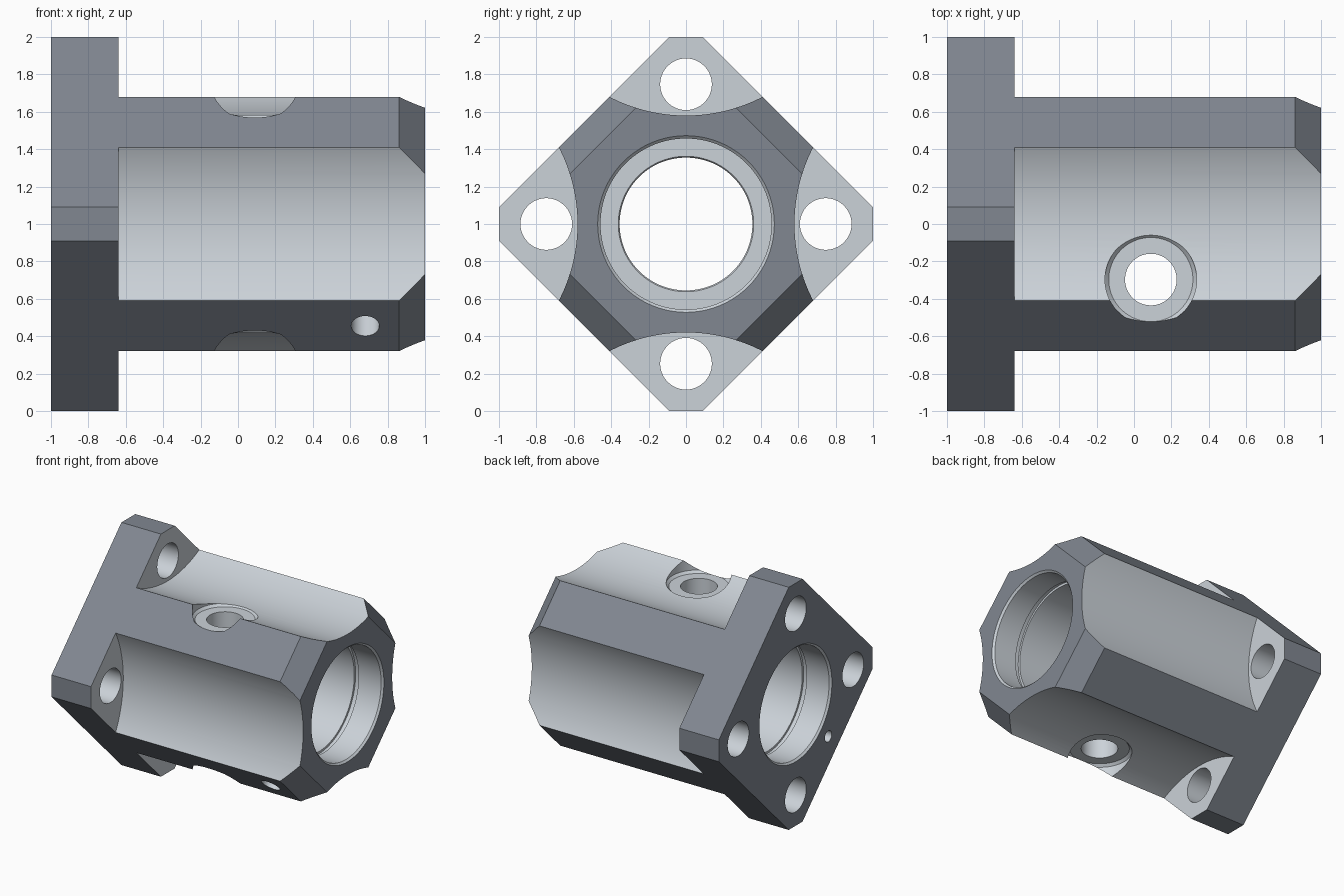
import bpy, bmesh, math
from mathutils import Vector

if "Cube" in bpy.data.objects:
    bpy.data.objects.remove(bpy.data.objects["Cube"])

AXIS_Z = 1.0          # height of the main bore axis
X = Vector((1, 0, 0))
Z = Vector((0, 0, 1))

# dark outer skin and lighter machined surfaces
skin = bpy.data.materials.new("dark_skin")
skin.diffuse_color = (0.22, 0.245, 0.285, 1)
skin.use_nodes = True
skin.node_tree.nodes["Principled BSDF"].inputs["Base Color"].default_value = skin.diffuse_color
machined = bpy.data.materials.new("machined_metal")
machined.diffuse_color = (0.60, 0.645, 0.69, 1)
machined.use_nodes = True
machined.node_tree.nodes["Principled BSDF"].inputs["Base Color"].default_value = machined.diffuse_color


def loft(name, rings, mat=0):
    """Closed solid through rings with equal point counts."""
    bm = bmesh.new()
    loops = [[bm.verts.new(p) for p in ring] for ring in rings]
    n = len(loops[0])
    for a, b in zip(loops, loops[1:]):
        for i in range(n):
            bm.faces.new((a[i], a[(i + 1) % n], b[(i + 1) % n], b[i]))
    bm.faces.new(loops[0])
    bm.faces.new(loops[-1])
    bmesh.ops.recalc_face_normals(bm, faces=bm.faces)
    for f in bm.faces:
        f.material_index = mat
    mesh = bpy.data.meshes.new(name)
    mesh.materials.append(skin)
    mesh.materials.append(machined)
    bm.to_mesh(mesh)
    bm.free()
    obj = bpy.data.objects.new(name, mesh)
    bpy.context.collection.objects.link(obj)
    return obj


def turned(name, origin, axis, profile, n=96):
    """Machined solid of revolution; profile is (distance along axis, radius)."""
    turn = Vector(axis).to_track_quat('Z', 'Y').to_matrix()
    rings = []
    for d, r in profile:
        rings.append([Vector(origin) + turn @ Vector((r * math.cos(2 * math.pi * (i + .5) / n),
                                                      r * math.sin(2 * math.pi * (i + .5) / n), d))
                      for i in range(n)])
    return loft(name, rings, 1)


def cut(target, cutter):
    cutter.hide_render = True
    mod = target.modifiers.new("cut", 'BOOLEAN')
    mod.operation = 'DIFFERENCE'
    mod.solver = 'EXACT'
    mod.object = cutter
    bpy.context.view_layer.objects.active = target
    bpy.ops.object.modifier_apply(modifier=mod.name)
    bpy.data.objects.remove(cutter)


def diamond(x, size, flat=0.09):
    """Square standing on its corner, with the corners cut flat."""
    a = size - flat
    pts = [(a, flat), (flat, a), (-flat, a), (-a, flat),
           (-a, -flat), (-flat, -a), (flat, -a), (a, -flat)]
    return [Vector((x, y, z + AXIS_Z)) for y, z in pts]


# diamond block with chamfered far end
housing = loft("flanged_housing", [diamond(-1, 1.09), diamond(0.86, 1.09), diamond(1, 0.89)])

# scooped sides (leaving the flange) and flange bolt holes
for k in range(4):
    out = Vector((0, math.cos(k * math.pi / 2), math.sin(k * math.pi / 2)))
    base = Vector((0, 0, AXIS_Z))
    cut(housing, turned("scoop_cutter", base + out * 1.47, X, [(-0.64, 0.89), (1.2, 0.89)], 160))
    cut(housing, turned("bolt_hole_cutter", base + out * 0.747, X, [(-1.2, 0.138), (-0.5, 0.138)], 64))

# main bore: deep seat with a ring groove at each end, narrow rib in the middle
half = [(-1.02, 0.492), (-0.985, 0.457), (-0.78, 0.457), (-0.78, 0.475), (-0.74, 0.475),
        (-0.74, 0.457), (-0.36, 0.457), (-0.36, 0.362), (-0.35, 0.355)]
bore = half + [(-x, r) for x, r in reversed(half)]
cut(housing, turned("bore_cutter", (0, 0, AXIS_Z), X, bore, 128))

# vertical port with spot faces above and below
port = (0.09, -0.297, AXIS_Z)
cut(housing, turned("port_cutter", port, Z, [(-1.2, 0.138), (1.2, 0.138)], 64))
for s in (1, -1):
    cut(housing, turned("spot_face_cutter", port, Z * s, [(0.57, 0.225), (0.59, 0.245), (1.2, 0.245)]))

# small oil hole on the lower front face, and pin hole in the flange
diag = Vector((0, -1, -1)).normalized()
cut(housing, turned("oil_hole_cutter", (0.68, 0, AXIS_Z), diag, [(0.2, 0.075), (1.0, 0.075)], 48))
cut(housing, turned("pin_hole_cutter", (0, -0.425, AXIS_Z - 0.425), X, [(-1.2, 0.045), (-0.65, 0.045)], 32))

bpy.ops.object.select_all(action='DESELECT')
housing.select_set(True)
bpy.context.view_layer.objects.active = housing
bpy.ops.object.shade_smooth_by_angle(angle=math.radians(25))
